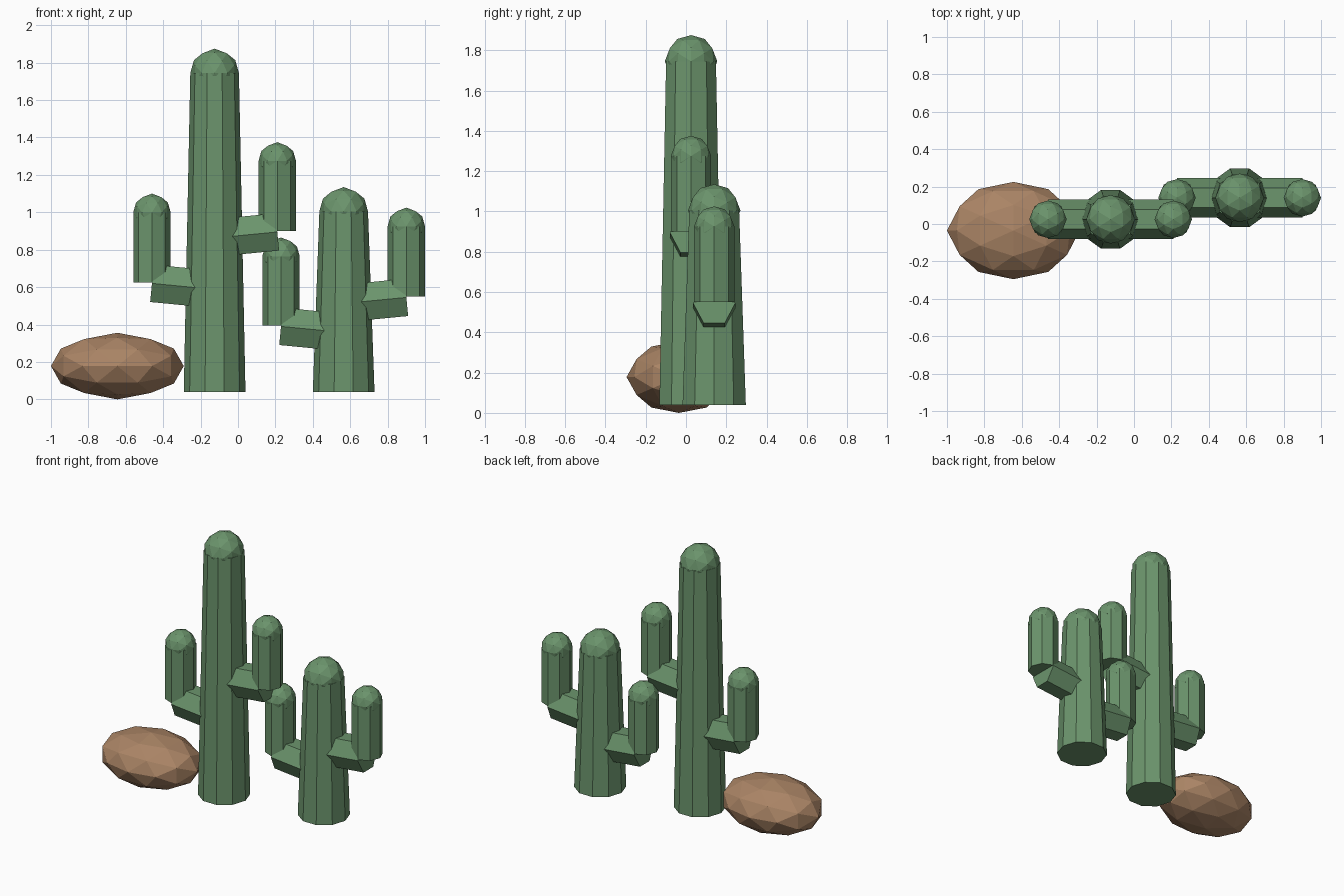
import bpy, bmesh, math
from mathutils import Matrix, Vector

if "Cube" in bpy.data.objects:
    bpy.data.objects.remove(bpy.data.objects["Cube"])


def material(name, color):
    m = bpy.data.materials.new(name)
    m.diffuse_color = (*color, 1)
    m.use_nodes = True
    m.node_tree.nodes["Principled BSDF"].inputs["Base Color"].default_value = m.diffuse_color
    return m


green = material("cactus green", (0.147, 0.296, 0.150))
brown = material("rock brown", (0.402, 0.231, 0.130))


def finish(bm, name, mat):
    bmesh.ops.recalc_face_normals(bm, faces=bm.faces)
    mesh = bpy.data.meshes.new(name)
    bm.to_mesh(mesh)
    bm.free()
    mesh.materials.append(mat)
    ob = bpy.data.objects.new(name, mesh)
    bpy.context.collection.objects.link(ob)
    return ob


# Faceted ball: an 80-sided icosphere lined up with the axes
def ball(name, center, radii, mat):
    phi = (1 + math.sqrt(5)) / 2
    base = []
    for a in (-1, 1):
        for b in (-phi, phi):
            base += [Vector((a, b, 0)), Vector((0, a, b)), Vector((b, 0, a))]
    pts = [v.normalized() for v in base]
    for i, p in enumerate(base):
        for q in base[:i]:
            if (p - q).length < 2.1:
                pts.append((p + q).normalized())
    bm = bmesh.new()
    for p in pts:
        bm.verts.new(p)
    bmesh.ops.convex_hull(bm, input=bm.verts)
    bmesh.ops.transform(bm, verts=bm.verts,
                        matrix=Matrix.Translation(center) @ Matrix.Diagonal((*radii, 1)))
    return finish(bm, name, mat)


# Upright column, with a corner pointing along x
def column(name, x, y, z0, z1, r0, r1, sides):
    bm = bmesh.new()
    bmesh.ops.create_cone(bm, cap_ends=True, segments=sides, radius1=r0, radius2=r1,
                          depth=z1 - z0,
                          matrix=Matrix.Translation((x, y, (z0 + z1) / 2))
                          @ Matrix.Rotation(math.pi / 2, 4, 'Z'))
    return finish(bm, name, green)


# Six-sided elbow bar, rising slightly outwards from the trunk
def elbow(name, x, y, z, side):
    length, tilt = 0.28, math.radians(5.5)
    d = Vector((side * math.cos(tilt), 0, math.sin(tilt)))
    mid = Vector((x, y, z)) - d * length / 2
    bm = bmesh.new()
    bmesh.ops.create_cone(bm, cap_ends=True, segments=6, radius1=0.105, radius2=0.105,
                          depth=length,
                          matrix=Matrix.Translation(mid)
                          @ Matrix.Rotation(side * (math.pi / 2 - tilt), 4, 'Y')
                          @ Matrix.Diagonal((1.1, 1, 1, 1)))
    return finish(bm, name, green)


# Whole cactus: trunk, dome and two arms given as (side, bottom, dome centre)
def cactus(name, x, y, top, arms):
    column(name + "_trunk", x, y, 0.04, top, 0.165, 0.13, 10)
    ball(name + "_trunk_dome", (x, y, top), (0.13,) * 3, green)
    for side, z0, z1 in arms:
        label = name + ("_right" if side > 0 else "_left")
        ax = x + side * 0.335
        elbow(label + "_elbow", ax, y, z0 - 0.005, side)
        column(label + "_arm", ax, y, z0, z1, 0.1, 0.1, 8)
        ball(label + "_arm_dome", (ax, y, z1), (0.1,) * 3, green)


cactus("tall_cactus", -0.125, 0.025, 1.745, [(-1, 0.625, 1.0), (1, 0.90, 1.275)])
cactus("short_cactus", 0.565, 0.14, 1.005, [(-1, 0.395, 0.765), (1, 0.55, 0.925)])

# Rock
ball("rock", (-0.645, -0.035, 0.178), (0.355, 0.26, 0.178), brown)
